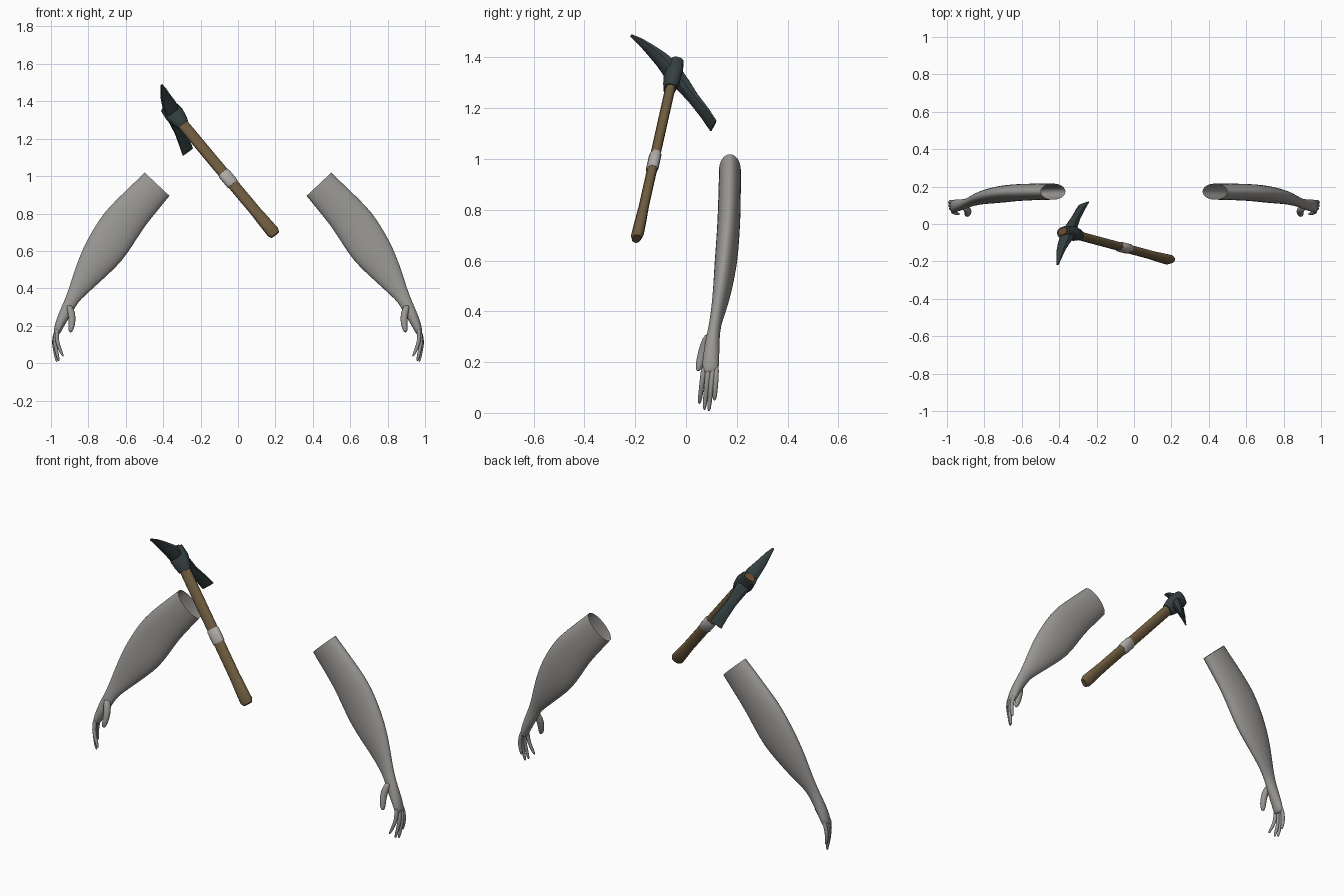
import bpy, bmesh, math
from mathutils import Vector as V

if "Cube" in bpy.data.objects:
    bpy.data.objects.remove(bpy.data.objects["Cube"])


def mat(name, rgb):
    m = bpy.data.materials.new(name)
    m.diffuse_color = (*rgb, 1)
    m.use_nodes = True
    m.node_tree.nodes["Principled BSDF"].inputs["Base Color"].default_value = m.diffuse_color
    return m


SKIN = mat("grey_skin", (0.32, 0.31, 0.295))
WRAP = mat("pale_wrap", (0.43, 0.41, 0.39))
WOOD = mat("brown_wood", (0.16, 0.108, 0.05))
END = mat("end_grain", (0.16, 0.08, 0.03))
IRON = mat("dark_iron", (0.036, 0.052, 0.053))


def ring(c, u, v, n, power=1.0):
    """Points of an ellipse, squarer when power < 1."""
    pts = []
    for i in range(n):
        a = 2 * math.pi * (i + 0.5) / n
        ca, sa = math.cos(a), math.sin(a)
        pts.append(V(c) + V(u) * math.copysign(abs(ca) ** power, ca)
                   + V(v) * math.copysign(abs(sa) ** power, sa))
    return pts


def loft(bm, rings, cap_start=True, cap_end=True):
    """Skin a list of rings with quads."""
    rows = [[bm.verts.new(p) for p in r] for r in rings]
    n = len(rows[0])
    for a, b in zip(rows, rows[1:]):
        for i in range(n):
            bm.faces.new((a[i], a[(i + 1) % n], b[(i + 1) % n], b[i]))
    if cap_start:
        bm.faces.new(rows[0][::-1])
    if cap_end:
        bm.faces.new(rows[-1])


def finish(name, bm, material, angle=40):
    bmesh.ops.recalc_face_normals(bm, faces=bm.faces[:])
    me = bpy.data.meshes.new(name)
    bm.to_mesh(me)
    bm.free()
    me.materials.append(material)
    me.shade_smooth()
    me.set_sharp_from_angle(angle=math.radians(angle))
    ob = bpy.data.objects.new(name, me)
    bpy.context.collection.objects.link(ob)
    return ob


def mirror_pair(ob):
    m = ob.modifiers.new("other_side", 'MIRROR')
    m.use_mirror_merge = False
    s = ob.modifiers.new("soften", 'SUBSURF')
    s.levels = s.render_levels = 1


# Arm: outer x,z / inner x,z / centre y / half depth, from open sleeve end to knuckles
ARM = [(.50, 1.02, .365, .893, .173, .044),
       (.60, .925, .432, .81, .172, .045),
       (.692, .836, .50, .727, .170, .046),
       (.742, .772, .557, .635, .166, .046),
       (.786, .70, .617, .545, .160, .046),
       (.828, .62, .69, .475, .151, .042),
       (.864, .53, .767, .406, .140, .035),
       (.892, .44, .82, .358, .126, .028),
       (.918, .36, .857, .323, .113, .024),
       (.945, .30, .885, .27, .104, .028),
       (.972, .235, .92, .215, .099, .033),
       (.988, .175, .947, .165, .096, .034),
       (.983, .155, .957, .15, .095, .028)]
bm = bmesh.new()
loft(bm, [ring(((ox + ix) / 2, cy, (oz + iz) / 2),
               ((ox - ix) / 2, 0, (oz - iz) / 2), (0, hy, 0), 16)
          for ox, oz, ix, iz, cy, hy in ARM], cap_start=False)
mirror_pair(finish("arms", bm, SKIN, 70))


# Fingers and thumbs: tapered tubes through a few path points
def digit(name, path, r):
    bm = bmesh.new()
    rings = [ring(p, (r * k, 0, 0), (0, r * k, 0), 8)
             for p, k in zip(path, (1.0, 1.1, 1.0, .85, .4))]
    loft(bm, rings)
    mirror_pair(finish(name, bm, SKIN, 70))


for name, by, mx, tip in [("index_fingers", .072, .966, (.935, .052, .035)),
                          ("middle_fingers", .090, .980, (.958, .072, .010)),
                          ("ring_fingers", .107, .986, (.968, .090, .005)),
                          ("little_fingers", .120, .986, (.976, .112, .048))]:
    base, tip = V((.966, by, .19)), V(tip)
    mid = V((mx, (by + tip.y) / 2, .105))
    near = tip.lerp(mid, .2)
    digit(name, [base, base.lerp(mid, .5) + V((.004, 0, 0)), mid, near, tip], .0112)
digit("thumbs", [(.905, .092, .315), (.890, .075, .27), (.886, .062, .225),
                 (.892, .052, .185), (.896, .048, .163)], .020)

# Pick frame: along the handle, across its width, and through its thickness
TOP, BOTTOM = V((-.36, -.045, 1.355)), V((.20, -.195, .685))
D = (BOTTOM - TOP).normalized()
HEAD_AXIS = V((.28, .65, -.70)).normalized()
W = D.cross(HEAD_AXIS).normalized()
T = W.cross(D)


def shaft(name, stations, material, n=12, power=.8, angle=40):
    """Tube along the handle axis from (distance, half width, half thickness)."""
    bm = bmesh.new()
    loft(bm, [ring(TOP + D * s, W * w, T * t, n, power) for s, w, t in stations])
    return finish(name, bm, material, angle)


shaft("handle", [(-.01, .028, .018), (.12, .030, .019), (.45, .030, .019),
                 (.72, .030, .019), (.80, .033, .022), (.865, .035, .023),
                 (.885, .026, .016)], WOOD)
shaft("handle_top", [(-.035, .030, .019), (.0, .030, .019)], END)
shaft("grip_band", [(.445, .031, .020), (.452, .034, .023), (.52, .034, .023),
                    (.527, .031, .020)], WRAP)
shaft("head_socket", [(-.028, .044, .028), (.03, .052, .035), (.075, .044, .030),
                      (.105, .034, .024)], IRON, 12, .75)

# Pick head: pointed end, thick middle, flared cutting edge
HEAD = [(-.408, -.217, 1.487, .006, .004),
        (-.400, -.180, 1.463, .017, .009),
        (-.390, -.140, 1.430, .027, .015),
        (-.372, -.095, 1.390, .037, .023),
        (-.350, -.052, 1.340, .044, .030),
        (-.332, -.010, 1.290, .034, .025),
        (-.312, .030, 1.238, .028, .019),
        (-.288, .075, 1.180, .032, .013),
        (-.268, .108, 1.130, .037, .005)]
bm = bmesh.new()
rings = []
for i, h in enumerate(HEAD):
    a, b = HEAD[max(i - 1, 0)], HEAD[min(i + 1, len(HEAD) - 1)]
    along = (V(b[:3]) - V(a[:3])).normalized()
    rings.append(ring(h[:3], W * h[3], along.cross(W).normalized() * h[4], 8, .7))
loft(bm, rings)
finish("pick_head", bm, IRON, 35)
